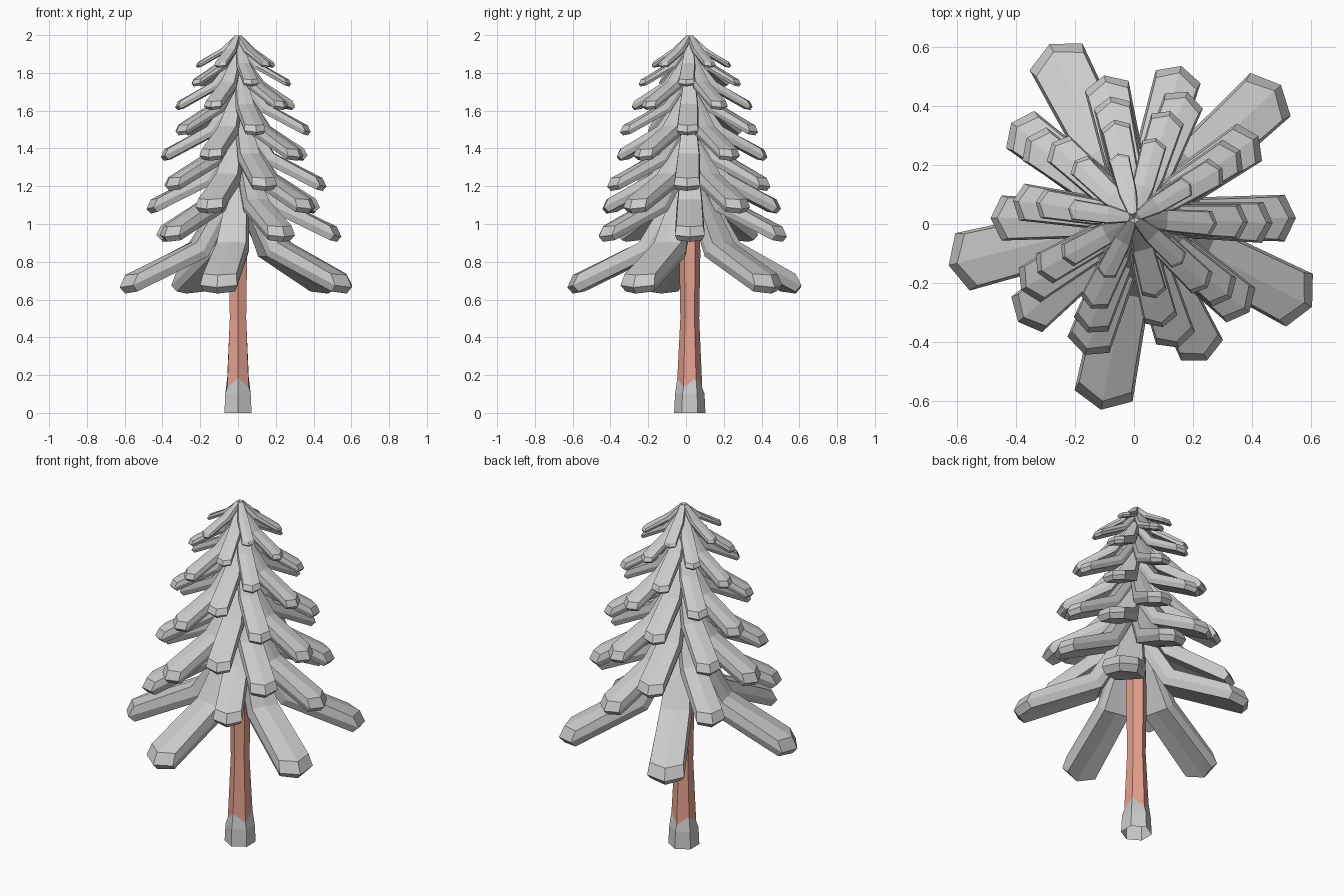
import bpy, math
from mathutils import Vector

if "Cube" in bpy.data.objects:
    bpy.data.objects.remove(bpy.data.objects["Cube"])

AXIS_Y = 0.02  # trunk centre line


def add_mesh(name, verts, faces, mat=None):
    me = bpy.data.meshes.new(name)
    me.from_pydata(verts, [], faces)
    ob = bpy.data.objects.new(name, me)
    bpy.context.collection.objects.link(ob)
    if mat:
        me.materials.append(mat)
    return ob


def loft(rings, cap_start=False):
    """Join rings of equal size with quads."""
    n = len(rings[0])
    verts = [v for r in rings for v in r]
    faces = [(i*n + j, i*n + (j+1) % n, (i+1)*n + (j+1) % n, (i+1)*n + j)
             for i in range(len(rings) - 1) for j in range(n)]
    if cap_start:
        faces.append(tuple(reversed(range(n))))
    return verts, faces


# Trunk: hexagonal, grey foot with a zigzag upper edge, coloured above
def hexring(r, z, zig=0.0):
    return [(r * math.cos(math.radians(30 + 60*i)),
             AXIS_Y + r * math.sin(math.radians(30 + 60*i)),
             z + (zig if i % 2 else -zig)) for i in range(6)]


bark = bpy.data.materials.new("bark")
bark.diffuse_color = (0.8, 0.36, 0.28, 1)
bark.use_nodes = True
bark.node_tree.nodes["Principled BSDF"].inputs["Base Color"].default_value = bark.diffuse_color
collar = hexring(0.066, 0.16, -0.025)
add_mesh("trunk_foot", *loft([hexring(0.083, 0), hexring(0.078, 0.1), collar]))
add_mesh("trunk", *loft([collar, hexring(0.05, 0.5), hexring(0.056, 0.85),
                         hexring(0.04, 1.3), hexring(0.008, 1.99)]), mat=bark)

# Branch cross-section: (sideways factor, depth factor) around the outline
SECTION = [(0.9, 0.05), (0, 0), (-0.9, 0.05), (-1, 0.6),
           (-0.84, 1), (0, 1), (0.84, 1), (1, 0.6)]


# Branch: steep narrow root, bend, flatter broad blade with a blunt V tip
def branch(name, ang, ox, R, zlow, width, thick, steep, slope):
    a = math.radians(ang)
    out = Vector((math.cos(a), math.sin(a), 0))
    side = Vector((-math.sin(a), math.cos(a), 0))
    base = Vector((ox, AXIS_Y, 0))

    def pt(r, s, z):
        return base + out * r + side * s + Vector((0, 0, z))

    rr, rb = 0.015, 0.40 * R     # root and bend radius
    vee = 0.24 * width
    zt = zlow + thick            # top of the tip
    zb = zt + slope * (R - rb)
    zr = min(zb + steep * (rb - rr), 1.998)
    a1, a2 = math.atan2(zr - zb, rb - rr), math.atan(slope)
    rings = []
    # root and bend rings: radius, height, width factor, thickness, normal angle
    for r, z, w, t, na in ((rr, zr, 0.42, 0.8, a1), (rb, zb, 0.88, 1.05, (a1+a2)/2)):
        n = Vector((math.sin(na), 0, math.cos(na))) * thick * t
        rings.append([pt(r - n.x*d, s * width * w / 2, z - n.z*d) for s, d in SECTION])
    # tip ring: centre pushed out to a point, top and bottom edges set back
    ring = []
    for s, d in SECTION:
        back = 0 if d == 0.6 else 0.3
        r = R - back * thick - (vee if s else 0)
        ring.append(pt(r, s * width / 2, zt + slope * (R - r) * 0.5 - thick * d))
    rings.append(ring)
    verts, faces = loft(rings, cap_start=True)
    # end cheeks meeting at the point
    e, m = 16, len(verts)
    verts.append(pt(R, 0, zt - thick * 0.6))
    faces += [(e, e+1, m, e+7), (e+1, e+2, e+3, m),
              (m, e+3, e+4, e+5), (e+7, m, e+5, e+6)]
    add_mesh(name, verts, faces)


# Layers: tip radius, lowest height, width, thickness, angles
layers = [
    (0.66, 0.625, 0.200, 0.098, (-101, -27, 43, 117, 194)),
    (0.535, 0.90, 0.158, 0.080, (0, 74, 143, 221, -64)),
    (0.495, 1.05, 0.152, 0.074, (34, 103, 180, 249, -40)),
    (0.46, 1.17, 0.138, 0.068, (-2, 68, 144, 212, -72)),
    (0.42, 1.33, 0.126, 0.060, (33, 102, 172, 247, -40)),
    (0.38, 1.465, 0.115, 0.053, (-2, 72, 138, 209, -76)),
    (0.34, 1.60, 0.100, 0.045, (30, 102, 171, 244, -44)),
    (0.28, 1.725, 0.085, 0.036, (-4, 75, 136, 209, -75)),
    (0.225, 1.825, 0.070, 0.028, (31, 104, 172, 243, -43)),
]
for li, (R, z, w, t, angles) in enumerate(layers):
    f = li / (len(layers) - 1)
    for bi, ang in enumerate(angles):
        branch(f"branch_{li + 1}_{bi + 1}", ang, 0.014 * (1 - f), R, z, w, t,
               1.65 - 0.5 * f, 0.46 + 0.1 * f)
